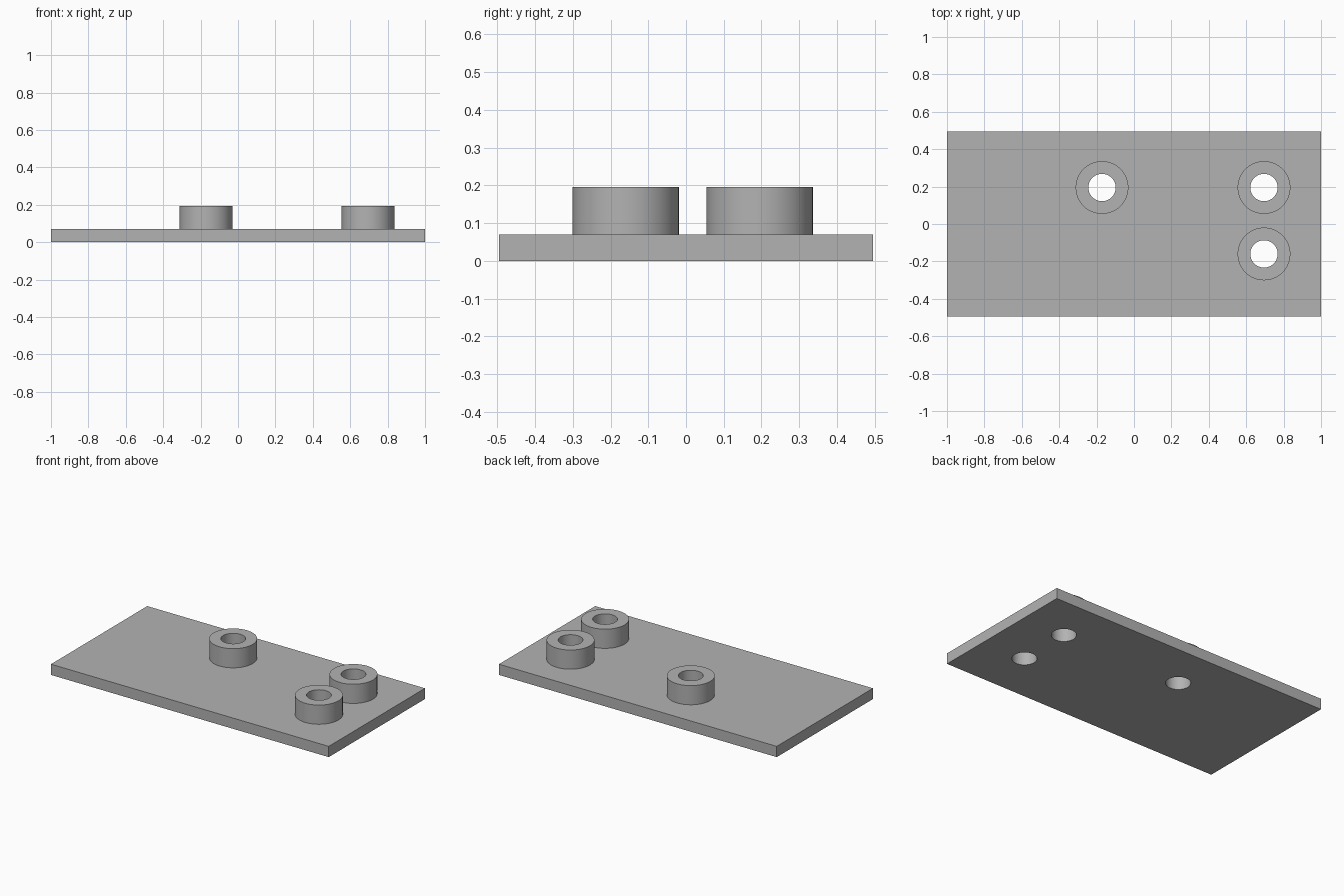
import bpy
import bmesh
import math

cube = bpy.data.objects.get("Cube")
if cube:
    bpy.data.objects.remove(cube, do_unlink=True)

LENGTH, WIDTH, THICK, TOP = 2.0, 0.99, 0.07, 0.195
OUTER, INNER, SIDES = 0.141, 0.073, 64
BOSSES = {
    "back_middle": (-0.171, 0.195),
    "back_left": (0.695, 0.195),
    "front_left": (0.695, -0.16),
}

grey = bpy.data.materials.new("plain grey")
grey.use_nodes = True
colour = (0.45, 0.45, 0.45, 1)
grey.diffuse_color = colour
grey.node_tree.nodes["Principled BSDF"].inputs["Base Color"].default_value = colour


def activate(obj):
    bpy.ops.object.select_all(action="DESELECT")
    obj.select_set(True)
    bpy.context.view_layer.objects.active = obj


def smooth(obj):
    activate(obj)
    bpy.ops.object.shade_smooth_by_angle(angle=math.radians(30))


def make_boss(name, x, y):
    """Hollow round boss, lathed from its wall profile."""
    bm = bmesh.new()
    profile = [(OUTER, THICK), (OUTER, TOP), (INNER, TOP), (INNER, THICK)]
    verts = [bm.verts.new((r, 0, z)) for r, z in profile]
    edges = [bm.edges.new((a, b)) for a, b in zip(verts, verts[1:] + verts[:1])]
    bmesh.ops.spin(bm, geom=verts + edges, cent=(0, 0, 0), axis=(0, 0, 1),
                   angle=math.tau, steps=SIDES, use_merge=True)
    bmesh.ops.remove_doubles(bm, verts=bm.verts, dist=0.0001)
    bmesh.ops.recalc_face_normals(bm, faces=bm.faces)
    mesh = bpy.data.meshes.new(name)
    bm.to_mesh(mesh)
    bm.free()
    mesh.materials.append(grey)
    obj = bpy.data.objects.new(name, mesh)
    obj.location = (x, y, 0)
    bpy.context.collection.objects.link(obj)
    smooth(obj)


# Flat base plate
bpy.ops.mesh.primitive_cube_add(size=1, location=(0, 0, THICK / 2))
plate = bpy.context.object
plate.name = "base_plate"
plate.scale = (LENGTH, WIDTH, THICK)
bpy.ops.object.transform_apply(location=True, rotation=False, scale=True)
plate.data.materials.append(grey)

# Each boss, with its bore drilled through the plate
for place, (x, y) in BOSSES.items():
    make_boss(place + "_boss", x, y)
    bpy.ops.mesh.primitive_cylinder_add(vertices=SIDES, radius=INNER, depth=1,
                                        location=(x, y, 0))
    cutter = bpy.context.object
    cutter.name = place + "_hole_cutter"
    cutter.data.materials.append(grey)
    activate(plate)
    drill = plate.modifiers.new("drill", "BOOLEAN")
    drill.operation = "DIFFERENCE"
    drill.solver = "EXACT"
    drill.object = cutter
    bpy.ops.object.modifier_apply(modifier=drill.name)
    bpy.data.objects.remove(cutter, do_unlink=True)

smooth(plate)
